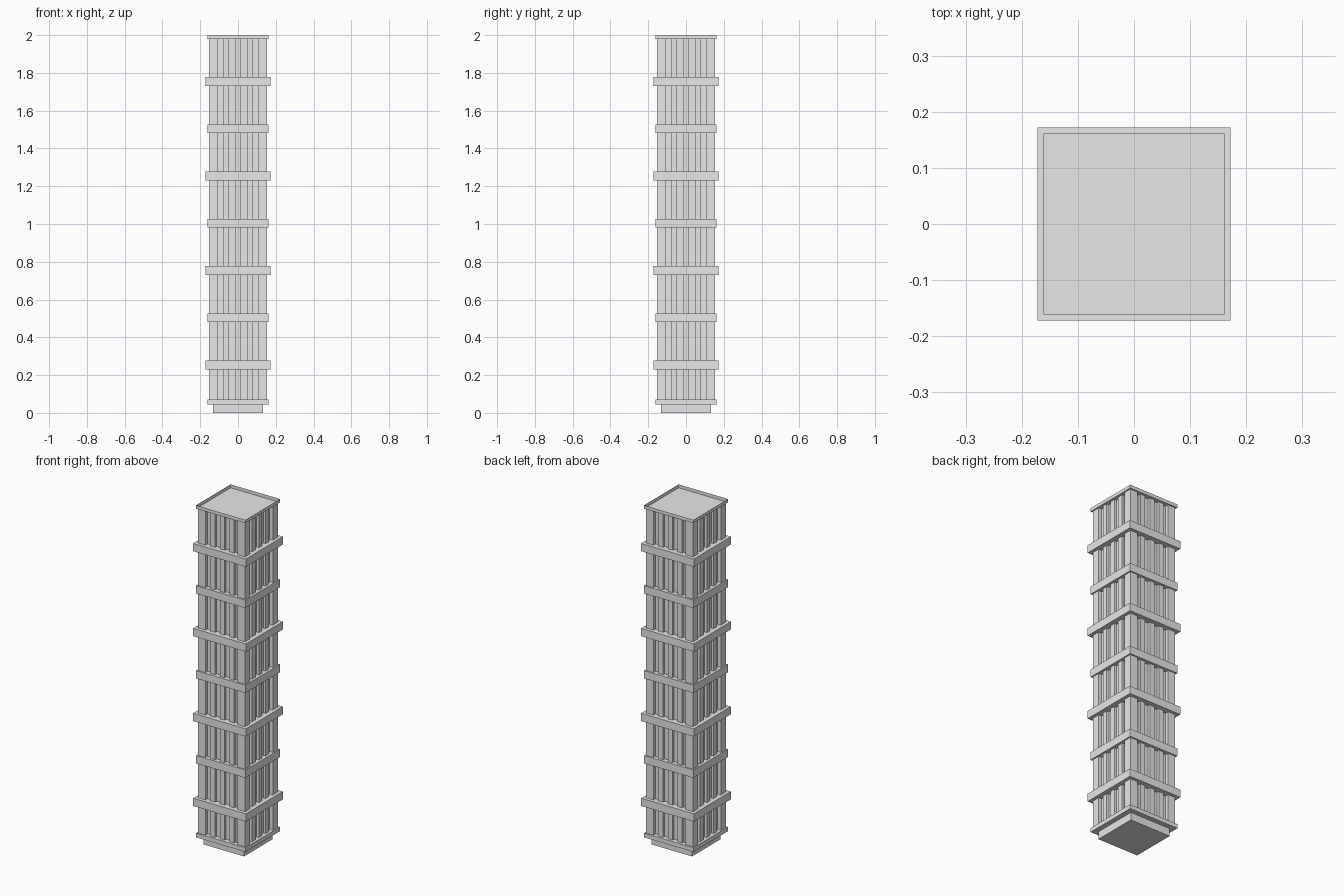
import bpy
import bmesh
from mathutils import Matrix

cube = bpy.data.objects.get("Cube")
if cube:
    bpy.data.objects.remove(cube, do_unlink=True)

# One plain grey for the whole tower
grey = bpy.data.materials.new("light_grey")
grey.use_nodes = True
colour = (0.8, 0.8, 0.8, 1.0)
grey.diffuse_color = colour
grey.node_tree.nodes["Principled BSDF"].inputs["Base Color"].default_value = colour


def add_box(bm, x, y, z):
    """Add a box from (low, high) ranges on each axis."""
    size = [hi - lo for lo, hi in (x, y, z)]
    middle = [(hi + lo) / 2 for lo, hi in (x, y, z)]
    place = Matrix.Translation(middle) @ Matrix.Diagonal((*size, 1))
    bmesh.ops.create_cube(bm, size=1, matrix=place)


def finish(name, bm):
    mesh = bpy.data.meshes.new(name)
    bm.to_mesh(mesh)
    bm.free()
    mesh.materials.append(grey)
    obj = bpy.data.objects.new(name, mesh)
    bpy.context.collection.objects.link(obj)
    return obj


def square_slab(name, half, bottom, top, open_top=False):
    bm = bmesh.new()
    add_box(bm, (-half, half), (-half, half), (bottom, top))
    if open_top:
        bm.normal_update()
        lid = [f for f in bm.faces if f.normal.z > 0.9]
        bmesh.ops.delete(bm, geom=lid, context='FACES_ONLY')
    return finish(name, bm)


BASE_TOP, ROOF = 0.045, 1.98
CORE, OUTER, PIER_IN = 0.132, 0.153, 0.105
SMALL, LARGE = 0.161, 0.172

# Core, whose foot shows as the plinth
square_slab("core", CORE, 0, ROOF)

# Corner piers
bm = bmesh.new()
for sx in (-1, 1):
    for sy in (-1, 1):
        add_box(bm, sorted((sx * PIER_IN, sx * OUTER)),
                sorted((sy * PIER_IN, sy * OUTER)), (BASE_TOP, ROOF))
finish("corner_piers", bm)

# Three slim mullions on each side
bm = bmesh.new()
face_out = 0.147
for c in (-0.0625, 0, 0.0625):
    across = (c - 0.0155, c + 0.0155)
    add_box(bm, across, (-face_out, face_out), (BASE_TOP, ROOF))
    add_box(bm, (-face_out, face_out), across, (BASE_TOP, ROOF))
finish("mullions", bm)

# Floor bands, alternately wide and narrow
square_slab("bottom_band", SMALL, BASE_TOP, 0.07)
for i in range(1, 8):
    z = 0.25 * i + 0.004
    square_slab(f"floor_band_{i}", LARGE if i % 2 else SMALL, z - 0.023, z + 0.023)

# Thin parapet around the sunken roof
square_slab("roof_parapet", SMALL, ROOF, 2.0, open_top=True)
